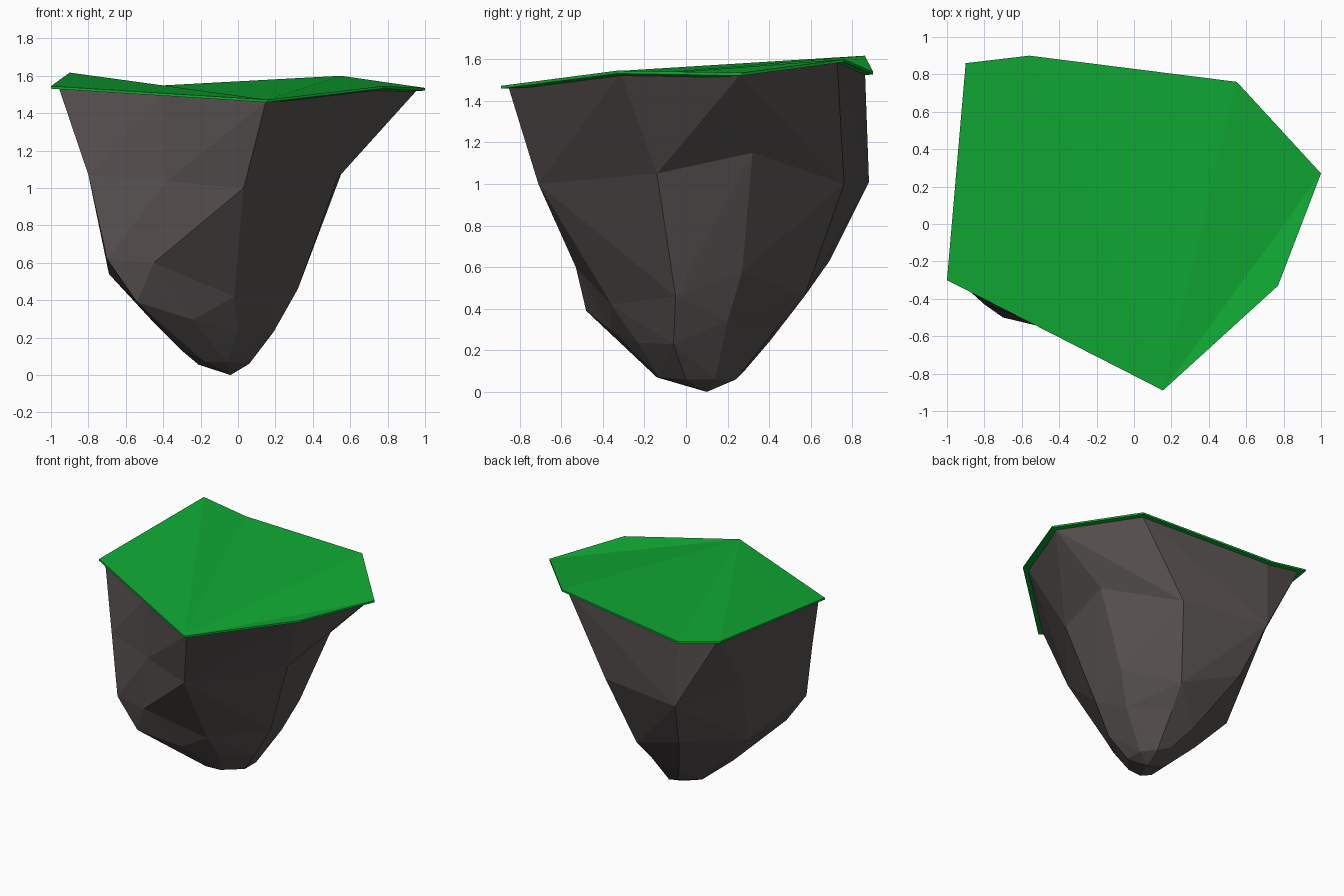
import bpy, bmesh
from mathutils import Vector

if "Cube" in bpy.data.objects:
    bpy.data.objects.remove(bpy.data.objects["Cube"])


def material(name, rgb):
    m = bpy.data.materials.new(name)
    m.diffuse_color = (*rgb, 1.0)
    m.use_nodes = True
    m.node_tree.nodes["Principled BSDF"].inputs["Base Color"].default_value = m.diffuse_color
    return m


def loft(name, rings, mat, apex=None):
    """Clockwise rings from top to bottom, capped; warped quads split outwards."""
    bm = bmesh.new()
    vr = [[bm.verts.new(p) for p in ring] for ring in rings]
    n = len(rings[0])
    for up, low in zip(vr, vr[1:]):
        for i in range(n):
            a, b, c, d = up[i], up[(i + 1) % n], low[(i + 1) % n], low[i]
            side = (b.co - a.co).cross(c.co - a.co).dot(d.co - a.co)
            tris = ((a, b, c), (a, c, d)) if side <= 0 else ((a, b, d), (b, c, d))
            for t in tris:
                bm.faces.new(t)
    hub = 6  # front corner: top facets fan out from here
    for k in range(1, n - 1):
        i, j = (hub + k) % n, (hub + k + 1) % n
        bm.faces.new((vr[0][hub], vr[0][j], vr[0][i]))
        if apex is None:
            bm.faces.new((vr[-1][hub], vr[-1][i], vr[-1][j]))
    if apex is not None:
        tip = bm.verts.new(apex)
        for i in range(n):
            bm.faces.new((vr[-1][i], vr[-1][(i + 1) % n], tip))
    bm.normal_update()
    me = bpy.data.meshes.new(name)
    bm.to_mesh(me)
    bm.free()
    me.materials.append(mat)
    ob = bpy.data.objects.new(name, me)
    bpy.context.collection.objects.link(ob)
    return ob


grass = material("grass green", (0.005, 0.40, 0.033))
rock = material("dark rock", (0.095, 0.08, 0.08))

# Grass outline, clockwise from the left corner
rim = [Vector(p) for p in (
    (-1.0, -0.30, 1.545), (-0.90, 0.86, 1.617), (-0.56, 0.90, 1.54),
    (0.55, 0.76, 1.60), (1.0, 0.27, 1.535), (0.77, -0.33, 1.545),
    (0.155, -0.89, 1.472))]
drop = Vector((0, 0, -0.014))
loft("grass_top", [rim, [p + drop for p in rim]], grass)

# Rock body: inset copy of the rim, plus a column in the middle of the front left side
top = [Vector((p.x * 0.957, p.y * 0.957, p.z - 0.012)) for p in rim]
top.append((top[6] + top[0]) / 2)
shoulder = [(-0.80, -0.43, 1.07), (-0.77, 0.38, 1.05), (-0.52, 0.88, 1.01),
            (0.17, 0.76, 1.00), (0.58, 0.32, 1.15), (0.53, -0.14, 1.05),
            (0.03, -0.71, 1.00), (-0.385, -0.575, 1.035)]
waist = [(-0.70, -0.50, 0.62), (-0.69, 0.22, 0.54), (-0.42, 0.69, 0.63),
         (0.03, 0.57, 0.46), (0.35, 0.27, 0.58), (0.32, -0.05, 0.46),
         (-0.02, -0.36, 0.42), (-0.45, -0.53, 0.60)]
lower = [(-0.54, -0.48, 0.39), (-0.45, 0.15, 0.28), (-0.22, 0.40, 0.24),
         (0.0, 0.43, 0.30), (0.24, 0.20, 0.34), (0.19, -0.06, 0.23),
         (0.0, -0.23, 0.235), (-0.24, -0.36, 0.295)]
foot = [(-0.30, -0.16, 0.13), (-0.21, 0.10, 0.055), (-0.12, 0.28, 0.10),
        (-0.02, 0.24, 0.06), (0.06, 0.14, 0.06), (0.06, 0.0, 0.06),
        (-0.06, -0.13, 0.07), (-0.18, -0.14, 0.07)]
loft("rock_body", [top, shoulder, waist, lower, foot], rock, apex=(-0.04, 0.10, 0.0))
